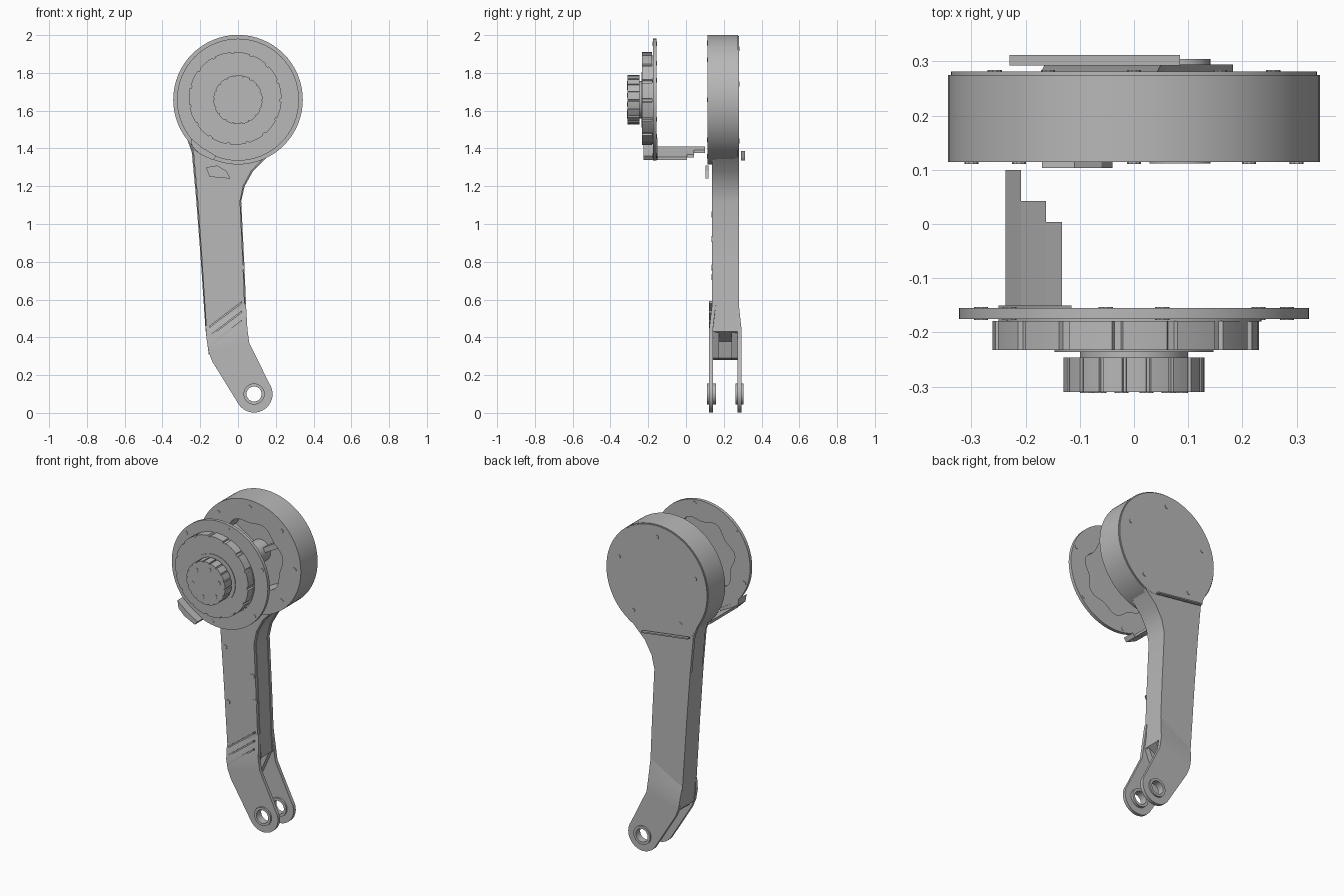
import bpy, bmesh, math

cube = bpy.data.objects.get("Cube")
if cube:
    bpy.data.objects.remove(cube, do_unlink=True)

grey = bpy.data.materials.new("plain_grey")
grey.use_nodes = True
GREY = (0.48, 0.48, 0.48, 1)
grey.diffuse_color = GREY
grey.node_tree.nodes["Principled BSDF"].inputs["Base Color"].default_value = GREY

HUB = (0, 1.658)      # axis of the drum, x and z
PIN = (0.085, 0.1)    # axis of the fork eye


def polar(center, r, degrees):
    t = math.radians(degrees)
    return (center[0] + r * math.cos(t), center[1] + r * math.sin(t))


def circle(center, r, n=64, wave=0, lobes=0):
    """Round outline in x and z, optionally with wavy lobes."""
    return [polar(center, r * (1 + wave * math.sin(lobes * math.tau * i / n)), 360 * i / n)
            for i in range(n)]


def toothed(center, r, depth, teeth):
    """Gear-like outline with shallow, narrow gaps."""
    return [polar(center, r - depth * d, 360 * (i + f) / teeth)
            for i in range(teeth)
            for f, d in ((0, 0), (0.4, 0), (0.8, 0), (0.84, 1), (0.96, 1))]


def plate(name, outline, y0, y1, *holes):
    """Extrude an x-z outline, with holes, from y0 to y1."""
    bm = bmesh.new()
    for loop in (outline, *holes):
        vs = [bm.verts.new((x, y0, z)) for x, z in loop]
        for a, b in zip(vs, vs[1:] + vs[:1]):
            bm.edges.new((a, b))
    bmesh.ops.triangle_fill(bm, use_beauty=True, edges=bm.edges[:], normal=(0, -1, 0))
    out = bmesh.ops.extrude_face_region(bm, geom=bm.faces[:], use_keep_orig=True)
    moved = [g for g in out["geom"] if isinstance(g, bmesh.types.BMVert)]
    bmesh.ops.translate(bm, verts=moved, vec=(0, y1 - y0, 0))
    bmesh.ops.recalc_face_normals(bm, faces=bm.faces[:])
    mesh = bpy.data.meshes.new(name)
    bm.to_mesh(mesh)
    bm.free()
    mesh.materials.append(grey)
    obj = bpy.data.objects.new(name, mesh)
    bpy.context.collection.objects.link(obj)
    return obj


def slat(name, a, b, thick, y0, y1):
    """Thin slanted strip between two x-z points."""
    return plate(name, [a, b, (b[0], b[1] + thick), (a[0], a[1] + thick)], y0, y1)


def screws(name, center, r, angles, y0, y1, size=0.013):
    for i, a in enumerate(angles):
        plate(f"{name}_{i + 1}", circle(polar(center, r, a), size, 10), y0, y1)


# Drum: open wavy mouth at the front, closed back
plate("drum_wall", circle(HUB, 0.343), 0.114, 0.22, circle(HUB, 0.215, 64, 0.05, 7))
plate("drum_back", circle(HUB, 0.343), 0.22, 0.275)
plate("drum_inner_hub", circle(HUB, 0.065, 32), 0.116, 0.22, circle(HUB, 0.035, 32))
for i in range(3):
    a = 30 + 120 * i
    spoke = [polar(HUB, 0.055, a - 15), polar(HUB, 0.21, a - 5),
             polar(HUB, 0.21, a + 5), polar(HUB, 0.055, a + 15)]
    plate(f"drum_spoke_{i + 1}", spoke, 0.17, 0.22)
screws("drum_rim_screw", HUB, 0.3, range(0, 360, 45), 0.111, 0.116)

# Back cover: round, running down to a straight lower edge
cover = [polar(HUB, 0.338, a) for a in range(-65, 213, 5)] + [(-0.235, 1.385), (0.09, 1.34)]
plate("back_cover", cover, 0.272, 0.281)
screws("back_cover_screw", HUB, 0.27, range(90, 450, 72), 0.28, 0.284)
slat("back_cover_lip", (-0.23, 1.378), (0.085, 1.335), 0.008, 0.292, 0.312)

# Dial assembly in front of the drum
plate("dial_disc", circle(HUB, 0.323), -0.175, -0.155, circle(HUB, 0.21, 64, 0.07, 7))
plate("dial_gear", toothed((-0.015, 1.665), 0.246, 0.008, 15), -0.232, -0.179)
plate("dial_gear_seat", circle(HUB, 0.235), -0.18, -0.174)
plate("knob_seat", circle(HUB, 0.147, 32), -0.236, -0.23)
plate("knob_neck", circle(HUB, 0.1, 32), -0.25, -0.23)
plate("knob", toothed(HUB, 0.13, 0.006, 18), -0.31, -0.246)
screws("knob_screw", HUB, 0.09, range(15, 375, 60), -0.312, -0.309)
screws("dial_disc_screw", HUB, 0.3, range(20, 380, 60), -0.177, -0.153)

# Bracket: a tab hugging the dial rim, then three steps reaching back
tab = [(-0.25, 1.455), (-0.243, 1.41), (-0.205, 1.372), (-0.133, 1.338), (-0.115, 1.36), (-0.19, 1.405)]
plate("bracket_tab", tab, -0.225, -0.15)
slat("bracket_long", (-0.237, 1.395), (-0.208, 1.376), 0.016, -0.16, 0.1)
slat("bracket_middle", (-0.208, 1.376), (-0.162, 1.352), 0.016, -0.16, 0.042)
slat("bracket_short", (-0.162, 1.352), (-0.133, 1.338), 0.016, -0.16, 0.004)

# Arm: flared top, slim shank, slanted lower end
arm = [(-0.27, 1.45), (-0.245, 1.38), (-0.223, 1.15), (-0.2, 0.85), (-0.172, 0.44),
       (-0.155, 0.31), (0.05, 0.43), (0.045, 0.52), (0.033, 0.8), (0.017, 1.12),
       (0.035, 1.2), (0.08, 1.28), (0.17, 1.37), (0.12, 1.45)]


def narrowed(factor):
    return [(-0.09 + (x + 0.09) * factor, z) for x, z in arm]


plate("arm_front", narrowed(0.94), 0.138, 0.158)
plate("arm_core", narrowed(0.97), 0.156, 0.262)
plate("arm_back", arm, 0.26, 0.28)
for i, (x, z) in enumerate([(-0.185, 1.05), (0.0, 0.92), (-0.165, 0.72), (0.02, 0.77)]):
    plate(f"arm_clip_{i + 1}", circle((x, z), 0.016, 10), 0.134, 0.14)
plate("arm_badge", [(-0.17, 1.3), (-0.15, 1.25), (-0.04, 1.24), (-0.06, 1.28), (-0.11, 1.31)],
      0.103, 0.118)

# Raised ribs across the bend
for i in range(3):
    z = 0.35 + 0.05 * i
    slat(f"bend_rib_{i + 1}", (-0.15, z), (0.02, z + 0.13), 0.012, 0.121, 0.14)

# Fork: two cheeks with a round eye, blending into the arm along a slanted line
cheek = [(-0.172, 0.46), (-0.165, 0.38), (-0.155, 0.32), (-0.135, 0.27)]
cheek += [polar(PIN, 0.098, a) for a in range(215, 396, 9)]
cheek += [(0.06, 0.37), (0.05, 0.44), (0.042, 0.58)]
eye = circle(PIN, 0.042, 24)
for side, y0, y1, b0, b1, blend in (("front", 0.122, 0.142, 0.112, 0.158, 0.017),
                                    ("back", 0.272, 0.294, 0.262, 0.304, -0.015)):
    obj = plate(f"fork_{side}_cheek", cheek, y0, y1, eye)
    for v in obj.data.vertices:
        if v.co.z > 0.45:
            v.co.y += blend
    plate(f"fork_{side}_boss", circle(PIN, 0.056, 24), b0, b1, circle(PIN, 0.04, 24))

# Socket block tying the cheeks together
block = [(-0.145, 0.32), (-0.12, 0.28), (-0.02, 0.29), (0.04, 0.43), (-0.05, 0.44)]
plate("fork_block_front", block, 0.142, 0.175)
plate("fork_block_back", block, 0.24, 0.272)
plate("fork_block_core", [(-0.145, 0.32), (-0.12, 0.28), (-0.07, 0.29), (-0.02, 0.44)], 0.17, 0.245)

# Smooth the round walls, keep the edges crisp
bpy.ops.object.select_all(action="DESELECT")
for obj in bpy.context.collection.objects:
    if obj.type == "MESH" and obj.data.materials and obj.data.materials[0] == grey:
        obj.select_set(True)
        bpy.context.view_layer.objects.active = obj
bpy.ops.object.shade_smooth_by_angle(angle=math.radians(30))
